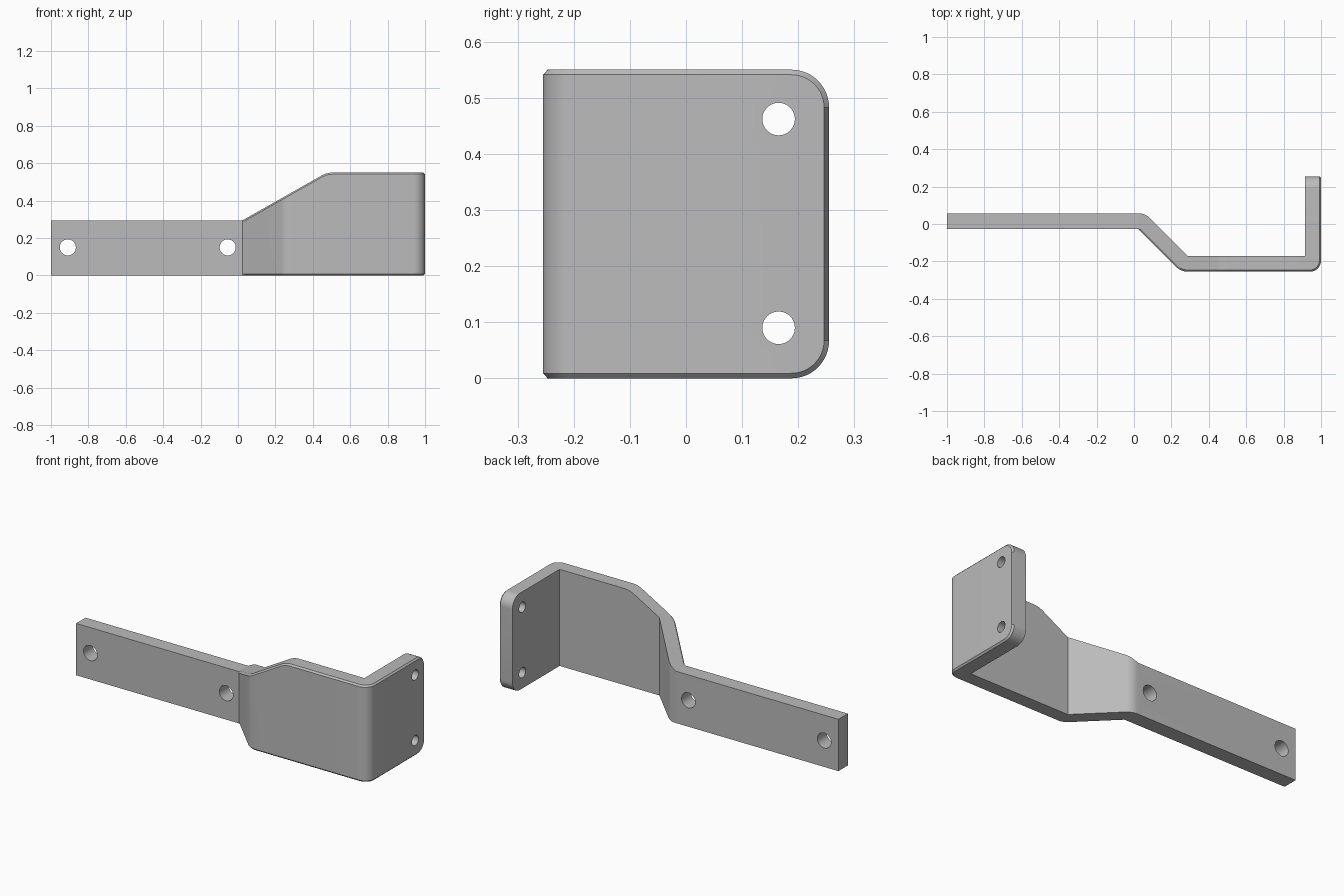
import bpy, bmesh, math
from mathutils import Vector, Matrix

if "Cube" in bpy.data.objects:
    bpy.data.objects.remove(bpy.data.objects["Cube"])

T = 0.085            # plate thickness
H, H_STRIP = 0.55, 0.295
C = 0.009            # chamfer on the outer face
KNEE, W = 0.475, 0.03  # where the sloped top edge levels out
SLOPE = (H - H_STRIP) / (KNEE - 0.025)


def top_z(x):
    """Height of the upper edge along the bracket."""
    d = x - KNEE
    if d >= W:
        return H
    if d > -W:
        return H - SLOPE * (W - d) ** 2 / (4 * W)
    return max(H_STRIP, H + SLOPE * d)


def section(outer, inner, c):
    """Six-point cross-section, chamfered by c on the outer face."""
    o, i = Vector(outer), Vector(inner)
    m = o + (i - o).normalized() * c
    return [(*i, 0), (*m, 0), (*o, c),
            (*o, top_z(o.x) - c), (*m, top_z(m.x)), (*i, top_z(i.x))]


def polar(centre, r, a):
    return (centre[0] + r * math.cos(a), centre[1] + r * math.sin(a))


rad = math.radians
rings = []
# flat mounting strip and first bend, rounded at the back
p = (0.025, -0.028)
rings.append(section((-1, p[1]), (-1, p[1] + T), 0))
for k in range(9):
    rings.append(section(p, polar(p, T, rad(90 - 45 * k / 8)), 0))
# start of the chamfer on the diagonal web
q = (p[0] + 0.008, p[1] - 0.008)
rings.append(section(q, polar(q, T, rad(45)), C))
# second bend, rounded at the front
p = (0.287, -0.17)
for k in range(9):
    rings.append(section(polar(p, T, rad(225 + 45 * k / 8)), p, C))
# wide plate with the rounded knee of its top edge
for k in range(9):
    x = KNEE + W * (k / 4 - 1)
    rings.append(section((x, -0.255), (x, -0.17), C))
# third bend into the end flange
for k in range(13):
    rings.append(section(polar((0.94, -0.195), 0.06, rad(-90 + 90 * k / 12)), (0.915, -0.17), C))
# end flange with rounded corners
R = 0.067
yc = 0.255 - R
for k in range(13):
    a = rad(90 * k / 12)
    s, z = math.sin(a), R - R * math.cos(a)
    y, yf, zf = yc + R * s, yc + (R - C) * s, R - (R - C) * math.cos(a)
    rings.append([(0.915, y, z), (1 - C, y, z), (1, yf, zf),
                  (1, yf, H - zf), (1 - C, y, H - z), (0.915, y, H - z)])

# skin the sections
bm = bmesh.new()
loops = [[bm.verts.new(v) for v in ring] for ring in rings]
for a, b in zip(loops, loops[1:]):
    for j in range(6):
        n = (j + 1) % 6
        bm.faces.new((a[j], a[n], b[n], b[j]))
bm.faces.new(loops[0])
bm.faces.new(loops[-1])
bmesh.ops.remove_doubles(bm, verts=bm.verts, dist=1e-5)
bmesh.ops.recalc_face_normals(bm, faces=bm.faces)
mesh = bpy.data.meshes.new("bracket")
bm.to_mesh(mesh)
bm.free()
bracket = bpy.data.objects.new("bracket", mesh)
bpy.context.collection.objects.link(bracket)

# bolt holes: two through the strip, two through the flange
bm = bmesh.new()
holes = [((-0.91, 0.015, 0.15), 0.043, 'X'), ((-0.055, 0.015, 0.15), 0.043, 'X'),
         ((0.957, 0.165, 0.09), 0.029, 'Y'), ((0.957, 0.165, 0.462), 0.029, 'Y')]
for pos, r, axis in holes:
    bmesh.ops.create_cone(bm, cap_ends=True, segments=40, radius1=r, radius2=r, depth=0.2,
                          matrix=Matrix.Translation(pos) @ Matrix.Rotation(rad(90), 4, axis))
cut_mesh = bpy.data.meshes.new("hole_cutter")
bm.to_mesh(cut_mesh)
bm.free()
cutter = bpy.data.objects.new("hole_cutter", cut_mesh)
bpy.context.collection.objects.link(cutter)
cutter.hide_render = True

steel = bpy.data.materials.new("grey steel")
steel.diffuse_color = (0.5, 0.5, 0.5, 1)
steel.use_nodes = True
steel.node_tree.nodes["Principled BSDF"].inputs["Base Color"].default_value = steel.diffuse_color
mesh.materials.append(steel)
cut_mesh.materials.append(steel)

mod = bracket.modifiers.new("bolt_holes", 'BOOLEAN')
mod.operation, mod.solver, mod.object = 'DIFFERENCE', 'EXACT', cutter
bpy.ops.object.select_all(action='DESELECT')
bpy.context.view_layer.objects.active = bracket
bracket.select_set(True)
bpy.ops.object.modifier_apply(modifier=mod.name)
bpy.data.objects.remove(cutter)
bpy.ops.object.shade_smooth_by_angle(angle=rad(25))
